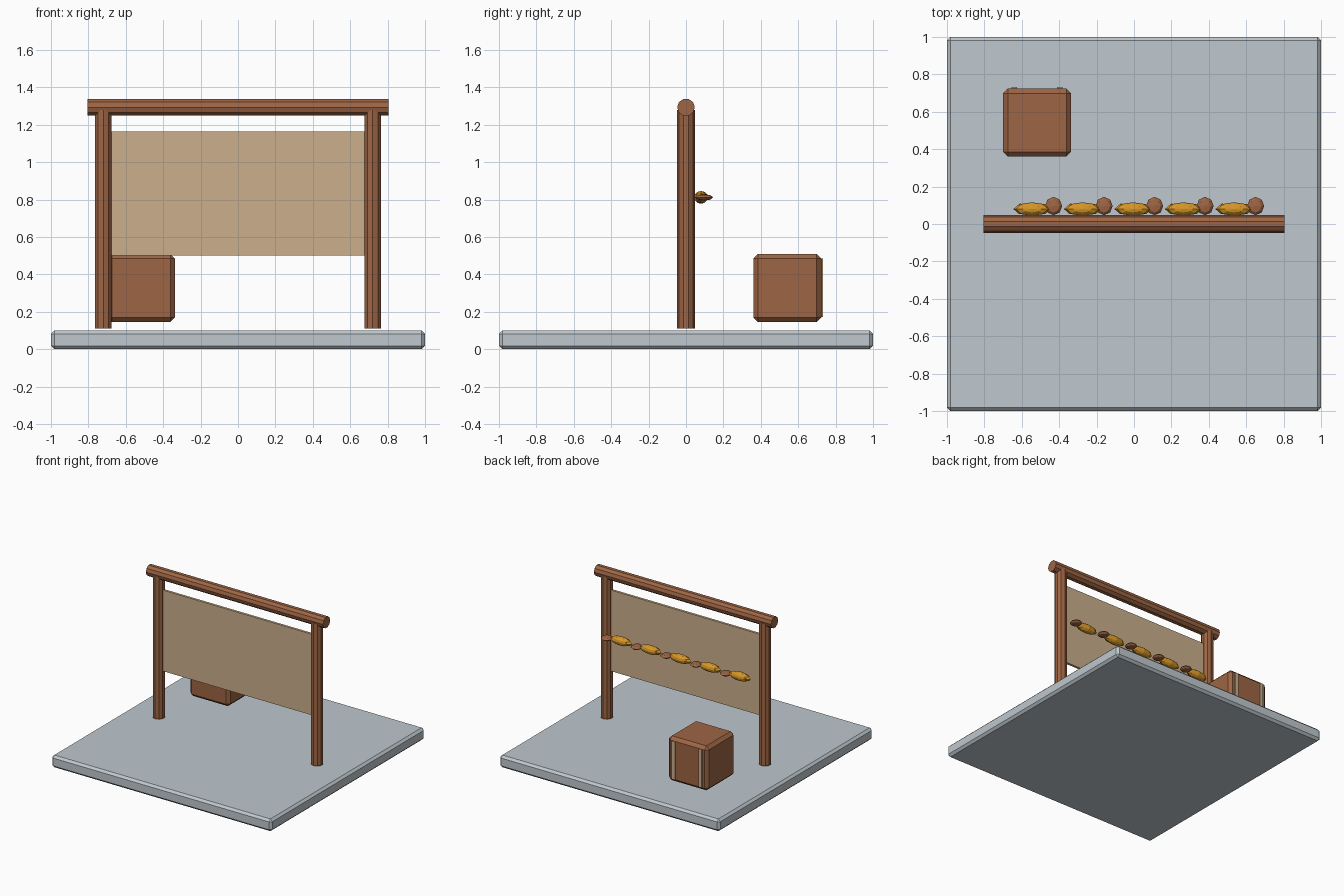
import bpy, math
from mathutils import Vector

if "Cube" in bpy.data.objects:
    bpy.data.objects.remove(bpy.data.objects["Cube"])


def material(name, rgb):
    m = bpy.data.materials.new(name)
    m.diffuse_color = (*rgb, 1)
    m.use_nodes = True
    m.node_tree.nodes["Principled BSDF"].inputs["Base Color"].default_value = m.diffuse_color
    return m


STONE = material("pale_stone", (0.52, 0.58, 0.62))
WOOD = material("brown_wood", (0.34, 0.13, 0.058))
CLOTH = material("tan_cloth", (0.60, 0.43, 0.26))
AMBER = material("amber", (0.68, 0.31, 0.02))


def finish(name, mat):
    o = bpy.context.object
    o.name = name
    o.data.materials.append(mat)
    return o


def box(name, lo, hi, mat, bevel=0):
    lo, hi = Vector(lo), Vector(hi)
    bpy.ops.mesh.primitive_cube_add(size=1, location=(lo + hi) / 2)
    o = finish(name, mat)
    o.scale = hi - lo
    bpy.ops.object.transform_apply(location=False, rotation=False, scale=True)
    if bevel:
        b = o.modifiers.new("bevel", "BEVEL")
        b.width = bevel
        b.segments = 1
    return o


def rod(name, centre, radius, length, rot=(0, 0, 0)):
    bpy.ops.mesh.primitive_cylinder_add(vertices=10, radius=radius, depth=length,
                                        location=centre, rotation=rot)
    return finish(name, WOOD)


def blob(name, centre, size, mat, segments=8, rings=6, rot=(0, 0, 0)):
    bpy.ops.mesh.primitive_uv_sphere_add(segments=segments, ring_count=rings, radius=1,
                                         location=centre, rotation=rot)
    o = finish(name, mat)
    o.scale = size
    return o


# Base slab
box("base_slab", (-1, -1, 0), (1, 1, 0.1), STONE, 0.018)

# Frame: two posts and a crossbar
for side, x in (("left", -0.72), ("right", 0.72)):
    rod(side + "_post", (x, 0, 0.695), 0.047, 1.17)
rod("crossbar", (0, 0, 1.293), 0.047, 1.61, (0, math.pi / 2, 0))

# Hanging panel
box("panel", (-0.68, -0.01, 0.5), (0.68, 0.01, 1.165), CLOTH)

# Row of fish hung on the back of the panel
for i in range(5):
    x = -0.54 + 0.27 * i
    blob("fish_body_%d" % i, (x - 0.005, 0.08, 0.812), (0.1, 0.036, 0.034), AMBER)
    blob("fish_tail_%d" % i, (x + 0.11, 0.096, 0.812), (0.046, 0.049, 0.017), WOOD, 8, 4)
    blob("fish_eye_%d" % i, (x - 0.068, 0.1, 0.815), (0.01, 0.01, 0.01), AMBER, 6, 4)

# Crate with two straps on its back face
box("crate", (-0.7, 0.36, 0.145), (-0.337, 0.724, 0.51), WOOD, 0.025)
for i, x in enumerate((-0.64, -0.398)):
    box("crate_strap_%d" % i, (x - 0.015, 0.72, 0.172), (x + 0.015, 0.733, 0.484), CLOTH)
